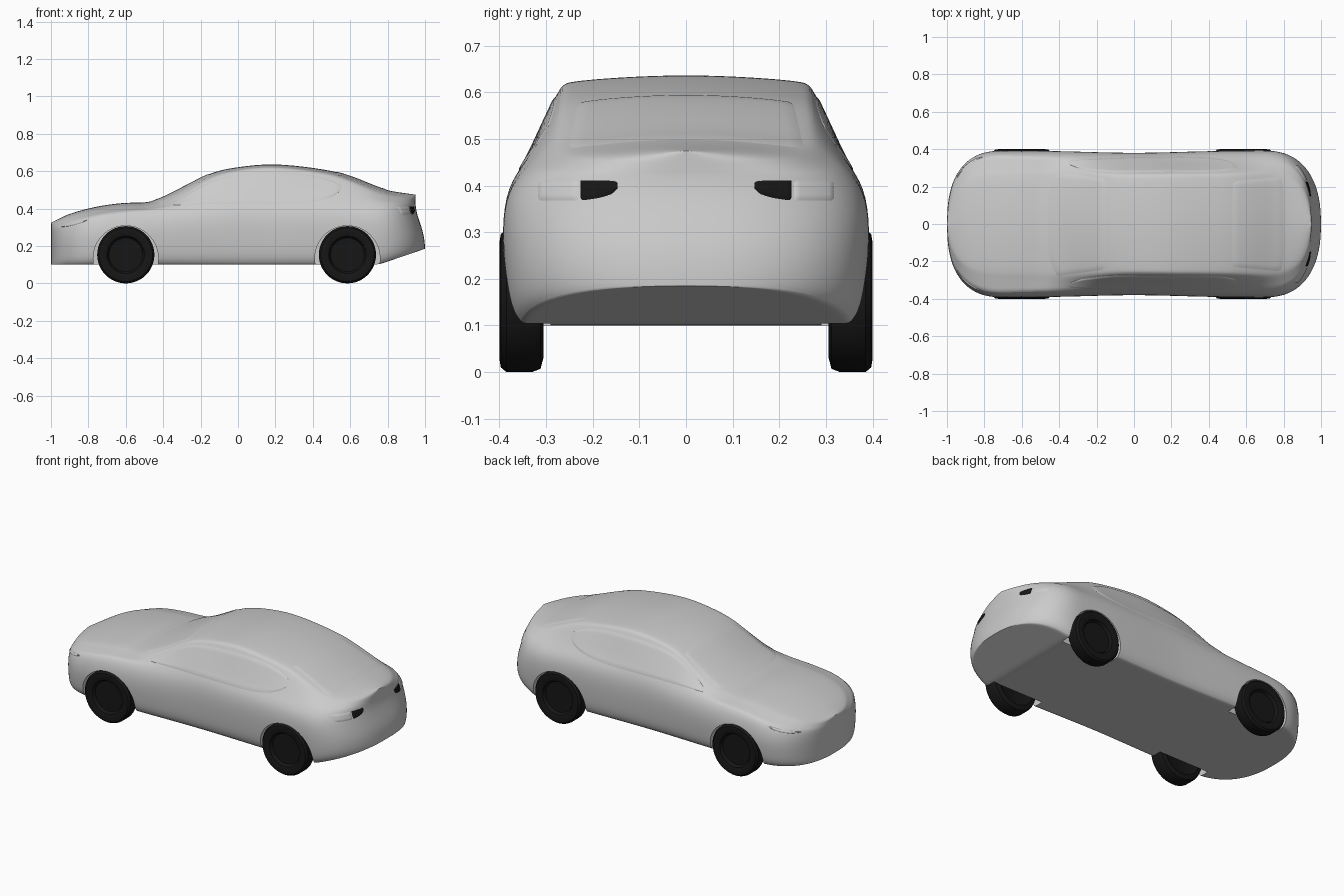
import bpy, bmesh, math
from mathutils import Vector, Matrix
from mathutils.bvhtree import BVHTree

old = bpy.data.objects.get("Cube")
if old:
    bpy.data.objects.remove(old, do_unlink=True)


def material(name, rgb):
    m = bpy.data.materials.new(name)
    m.use_nodes = True
    m.diffuse_color = (*rgb, 1)
    m.node_tree.nodes["Principled BSDF"].inputs["Base Color"].default_value = (*rgb, 1)
    return m


PAINT = material("light_grey_paint", (0.6, 0.6, 0.6))
BLACK = material("black_rubber", (0.008, 0.008, 0.008))


def make_object(name, bm, mat, angle=35):
    bmesh.ops.recalc_face_normals(bm, faces=bm.faces)
    mesh = bpy.data.meshes.new(name)
    bm.to_mesh(mesh)
    bm.free()
    mesh.materials.append(mat)
    ob = bpy.data.objects.new(name, mesh)
    bpy.context.collection.objects.link(ob)
    smooth(ob, angle)
    return ob


def activate(ob):
    bpy.ops.object.select_all(action="DESELECT")
    ob.select_set(True)
    bpy.context.view_layer.objects.active = ob


def smooth(ob, angle):
    activate(ob)
    bpy.ops.object.shade_smooth_by_angle(angle=math.radians(angle))


def lerp(a, b, t):
    return a + (b - a) * t


def curve(keys, x, col):
    """Smooth interpolation of one column of a key table."""
    n = len(keys)
    i = max(0, min(n - 2, sum(k[0] <= x for k in keys) - 1))

    def slope(j):
        a, b = keys[max(j - 1, 0)], keys[min(j + 1, n - 1)]
        return (b[col] - a[col]) / (b[0] - a[0])

    a, b = keys[i], keys[i + 1]
    d = b[0] - a[0]
    t = max(0, min(1, (x - a[0]) / d))
    h = t * t * (3 - 2 * t)
    return (lerp(a[col], b[col], h) + d * slope(i) * t * (1 - t) ** 2
            - d * slope(i + 1) * t * t * (1 - t))


# Body stations: x, top height, roof edge half width, roof edge drop, belt half width, belt height
STATIONS = [
    (-1.0, .325, .27, .015, .36, .285),
    (-.9, .372, .28, .02, .365, .325),
    (-.75, .412, .285, .025, .368, .365),
    (-.6, .432, .285, .025, .365, .385),
    (-.46, .438, .29, .025, .36, .395),
    (-.3, .512, .285, .04, .354, .41),
    (-.14, .592, .27, .028, .348, .43),
    (.0, .622, .265, .02, .345, .45),
    (.2, .637, .268, .02, .345, .45),
    (.5, .602, .27, .024, .345, .45),
    (.65, .557, .275, .03, .345, .44),
    (.81, .503, .28, .03, .35, .43),
    (1.0, .475, .29, .03, .36, .42),
]


def section(x):
    """Half cross-section from the top centre line down to the floor centre line."""
    top, yr, c, yb, zb = [curve(STATIONS, x, i) for i in range(1, 6)]
    w = .395 - .012 * math.exp(-(x / .35) ** 2)
    floor = .1 + max(0, x - .75) * .34
    plan = (1 - min(1, max(0, abs(x) - .7) / .3) ** 2.5) ** .4
    pts = [(0, top), (.35 * yr, top - .1 * c), (.75 * yr, top - .45 * c), (.93 * yr, top - .75 * c)]
    pts += [(lerp(yr, yb, t), lerp(top - c, zb, t)) for t in (0, .33, .67, 1)]
    pts += [(w * k, lerp(floor, zb, f))
            for k, f in ((.975, .85), (1, .62), (.985, .35), (.96, .1), (.9, 0), (.87, 0), (.45, 0), (0, 0))]
    out = []
    for y, z in pts:
        # tail leans forward above the bumper
        s = max(0, min(1, (z - .22) / .2))
        lean = .05 * s * s * (3 - 2 * s) * max(0, (x - .6) / .4)
        out.append(Vector((x - lean, y * plan, z)))
    return out


def build_body():
    bm = bmesh.new()
    rings = []
    count = 48
    for i in range(count + 1):
        half = section(math.sin(math.pi * (i / count - .5)))
        mirror = [Vector((p.x, -p.y, p.z)) for p in half[-2:0:-1]]
        rings.append([bm.verts.new(p) for p in half + mirror])
    for a, b in zip(rings, rings[1:]):
        for j in range(len(a)):
            k = (j + 1) % len(a)
            bm.faces.new((a[j], a[k], b[k], b[j]))
    bmesh.ops.remove_doubles(bm, verts=bm.verts, dist=.0002)
    ob = make_object("body", bm, PAINT)
    ob.modifiers.new("smooth", "SUBSURF").levels = 2
    bpy.ops.object.modifier_apply(modifier="smooth")
    return ob


body = build_body()
surface = BVHTree.FromObject(body, bpy.context.evaluated_depsgraph_get())


def panel(name, mat, place, direction, nu=28, nv=12):
    """Thin plate laid on the body; place(s, t) gives the ray start, s and t in 0..1."""
    bm = bmesh.new()
    grid = []
    for i in range(nu + 1):
        row = []
        for j in range(nv + 1):
            hit, normal, _, _ = surface.ray_cast(Vector(place(i / nu, j / nv)), Vector(direction))
            if hit is None:
                row.append(None)
                continue
            edge = i in (0, nu) or j in (0, nv)
            row.append(bm.verts.new(hit + normal * (-.002 if edge else .003)))
        grid.append(row)
    for a, b in zip(grid, grid[1:]):
        for j in range(nv):
            quad = (a[j], b[j], b[j + 1], a[j + 1])
            if all(quad):
                bm.faces.new(quad)
    ob = make_object(name, bm, mat, 60)
    # keep open plates facing outward
    if sum((p.normal.dot(Vector(direction)) for p in ob.data.polygons)) > 0:
        ob.data.flip_normals()


# Windscreen and rear window
def windscreen(s, t):
    s = 2 * s - 1
    return (lerp(-.47 + .06 * s ** 4, -.137 - .02 * s ** 8, t), s * lerp(.29, .25, t), 1)


def rear_window(s, t):
    s = 2 * s - 1
    return (lerp(.515 + .01 * s ** 8, .808 - .02 * s ** 8, t), s * lerp(.235, .262, t), 1)


panel("windscreen", PAINT, windscreen, (0, 0, -1))
panel("rear_window", PAINT, rear_window, (0, 0, -1))

# Side windows, lamps: edge tables hold position, lower edge, upper edge
WINDOW = [(-.36, .418, .422), (-.25, .42, .49), (-.12, .42, .56), (.05, .42, .59),
          (.25, .42, .596), (.4, .432, .582), (.5, .46, .553), (.56, .505, .518)]
TAIL = [(.145, .395, .407), (.16, .38, .412), (.19, .37, .414), (.23, .365, .414), (.32, .365, .411)]
HEADLAMP = [(-.95, .300, .304), (-.9, .305, .32), (-.84, .322, .336), (-.8, .34, .343)]


def strip(table, a, b):
    def at(s, t):
        p = lerp(a, b, s)
        return p, lerp(curve(table, p, 1), curve(table, p, 2), t)
    return at


for label, side in (("left", 1), ("right", -1)):
    def from_side(shape):
        def place(s, t):
            x, z = shape(s, t)
            return x, side, z
        return place

    def from_rear(shape):
        def place(s, t):
            y, z = shape(s, t)
            return 2, y * side, z
        return place

    panel(label + "_side_window", PAINT, from_side(strip(WINDOW, -.36, .56)), (0, -side, 0), 40)
    panel(label + "_headlamp", PAINT, from_side(strip(HEADLAMP, -.95, -.8)), (0, -side, 0), 16, 4)
    panel(label + "_tail_lamp", BLACK, from_rear(strip(TAIL, .145, .228)), (-1, 0, 0), 16, 6)
    panel(label + "_tail_lamp_cover", PAINT, from_rear(strip(TAIL, .228, .32)), (-1, 0, 0), 12, 6)

# Wheels and wheel arches
TYRE = [(0, .375), (.09, .375), (.1, .392), (.125, .4), (.143, .397), (.153, .385),
        (.153, .33), (.146, .312), (.12, .305), (.1, .315), (0, .315)]


def wheel(name, x, side):
    bm = bmesh.new()
    verts = [bm.verts.new((r, y * side, 0)) for r, y in TYRE]
    edges = [bm.edges.new(pair) for pair in zip(verts, verts[1:])]
    bmesh.ops.spin(bm, geom=verts + edges, cent=(0, 0, 0), axis=(0, 1, 0),
                   angle=2 * math.pi, steps=48)
    bmesh.ops.remove_doubles(bm, verts=bm.verts, dist=.0001)
    bmesh.ops.translate(bm, verts=bm.verts, vec=(x, 0, .153))
    make_object(name, bm, BLACK)


def cut_arch(x, side):
    bm = bmesh.new()
    bmesh.ops.create_cone(bm, cap_ends=True, segments=64, radius1=.174, radius2=.174, depth=.2,
                          matrix=Matrix.Translation((x, side * .39, .134)) @ Matrix.Rotation(math.pi / 2, 4, "X"))
    cutter = make_object("arch_cutter", bm, PAINT)
    cutter.hide_render = True
    mod = body.modifiers.new("arch", "BOOLEAN")
    mod.operation = "DIFFERENCE"
    mod.solver = "EXACT"
    mod.object = cutter
    activate(body)
    bpy.ops.object.modifier_apply(modifier="arch")
    bpy.data.objects.remove(cutter, do_unlink=True)


for end, x in (("front", -.6), ("rear", .585)):
    for label, side in (("left", 1), ("right", -1)):
        wheel(f"{end}_{label}_wheel", x, side)
        cut_arch(x, side)
smooth(body, 35)
